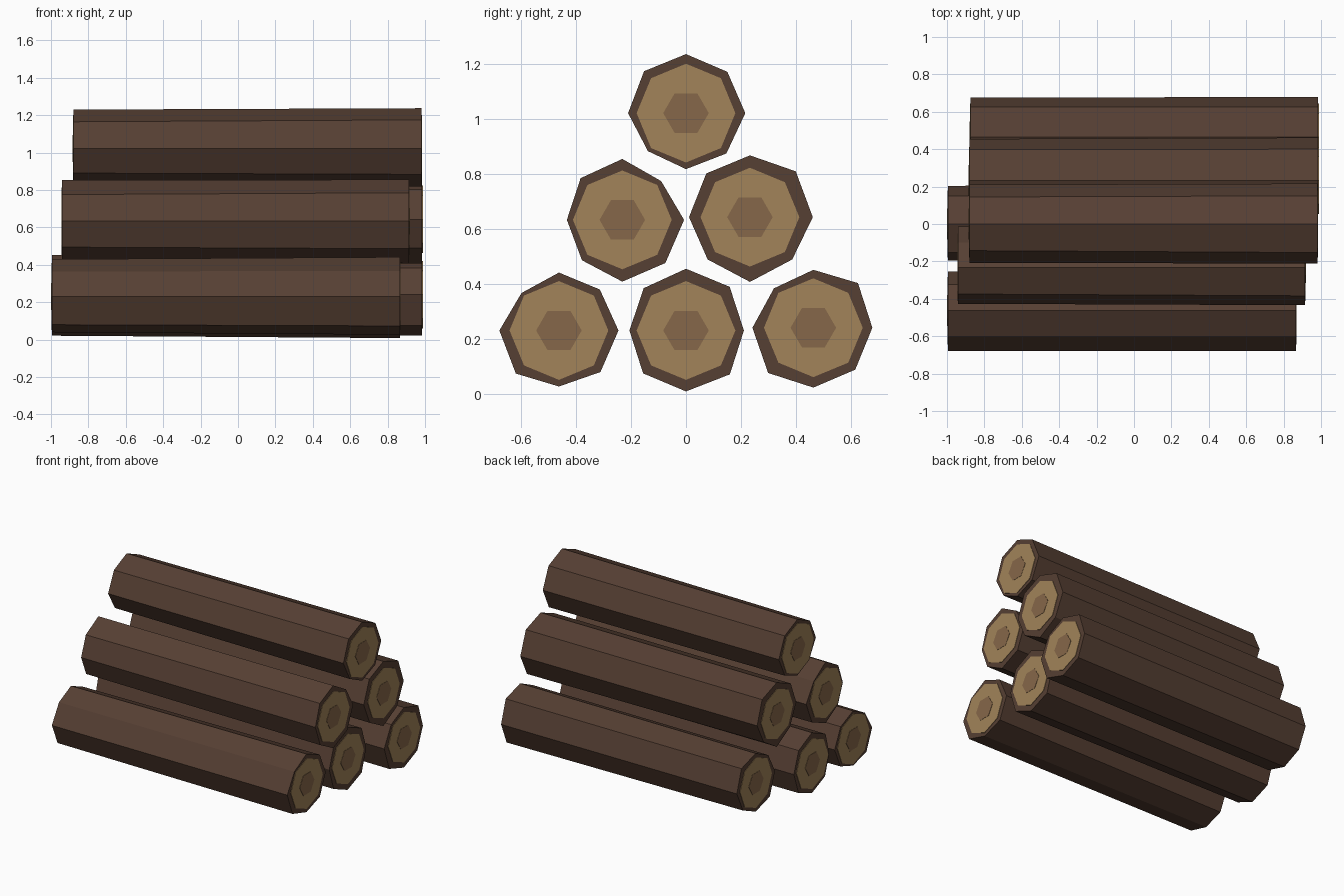
import bpy, bmesh, math, random

if "Cube" in bpy.data.objects:
    bpy.data.objects.remove(bpy.data.objects["Cube"])

random.seed(4)


def material(name, rgb):
    m = bpy.data.materials.new(name)
    m.diffuse_color = (*rgb, 1)
    m.use_nodes = True
    m.node_tree.nodes["Principled BSDF"].inputs["Base Color"].default_value = m.diffuse_color
    return m


BARK = material("bark", (0.093, 0.05, 0.033))
WOOD = material("cut_wood", (0.36, 0.23, 0.10))
HEART = material("heartwood", (0.24, 0.137, 0.067))


def prism(name, rings, mat):
    """Join two rings of points with side faces and close both ends."""
    bm = bmesh.new()
    a, b = [[bm.verts.new(p) for p in ring] for ring in rings]
    n = len(a)
    for i in range(n):
        j = (i + 1) % n
        bm.faces.new((a[i], a[j], b[j], b[i]))
    bm.faces.new(a[::-1])
    bm.faces.new(b)
    bmesh.ops.recalc_face_normals(bm, faces=bm.faces)
    mesh = bpy.data.meshes.new(name)
    bm.to_mesh(mesh)
    bm.free()
    mesh.materials.append(mat)
    obj = bpy.data.objects.new(name, mesh)
    bpy.context.collection.objects.link(obj)


def ring(x, y, z, radii, start=0.0):
    step = 2 * math.pi / len(radii)
    return [(x, y + r * math.sin(start + i * step), z + r * math.cos(start + i * step))
            for i, r in enumerate(radii)]


def log(name, x0, x1, y, z, radii):
    # rough eight-sided bark, slightly uneven at the far end
    far = [r * random.uniform(0.93, 1.0) for r in radii]
    prism(name + "_bark", (ring(x0 + 0.005, y, z, far), ring(x1 - 0.005, y, z, radii)), BARK)
    # cut faces and heartwood on both ends
    for side, x, s in (("left", x0, -1), ("right", x1, 1)):
        prism(f"{name}_{side}_cut", (ring(x - s * 0.02, y, z, [0.18] * 8),
                                     ring(x - s * 0.002, y, z, [0.18] * 8)), WOOD)
        prism(f"{name}_{side}_heart", (ring(x - s * 0.02, y, z, [0.083] * 6, math.pi / 6),
                                       ring(x, y, z, [0.083] * 6, math.pi / 6)), HEART)


# bottom row
log("bottom_front_log", -1.0, 0.87, -0.463, 0.23,
    (0.211, 0.211, 0.217, 0.214, 0.204, 0.222, 0.217, 0.193))
log("bottom_middle_log", -1.0, 0.87, 0.0, 0.23,
    (0.225, 0.225, 0.211, 0.226, 0.222, 0.221, 0.206, 0.218))
log("bottom_back_log", -0.88, 0.99, 0.464, 0.24,
    (0.211, 0.230, 0.215, 0.216, 0.218, 0.233, 0.222, 0.203))
# middle row
log("middle_front_log", -0.945, 0.92, -0.232, 0.633,
    (0.222, 0.200, 0.225, 0.222, 0.225, 0.208, 0.202, 0.215))
log("middle_back_log", -0.885, 0.99, 0.233, 0.643,
    (0.225, 0.236, 0.229, 0.218, 0.236, 0.218, 0.222, 0.225))
# top
log("top_log", -0.885, 0.985, 0.0, 1.022,
    (0.215, 0.213, 0.216, 0.208, 0.204, 0.196, 0.211, 0.216))
